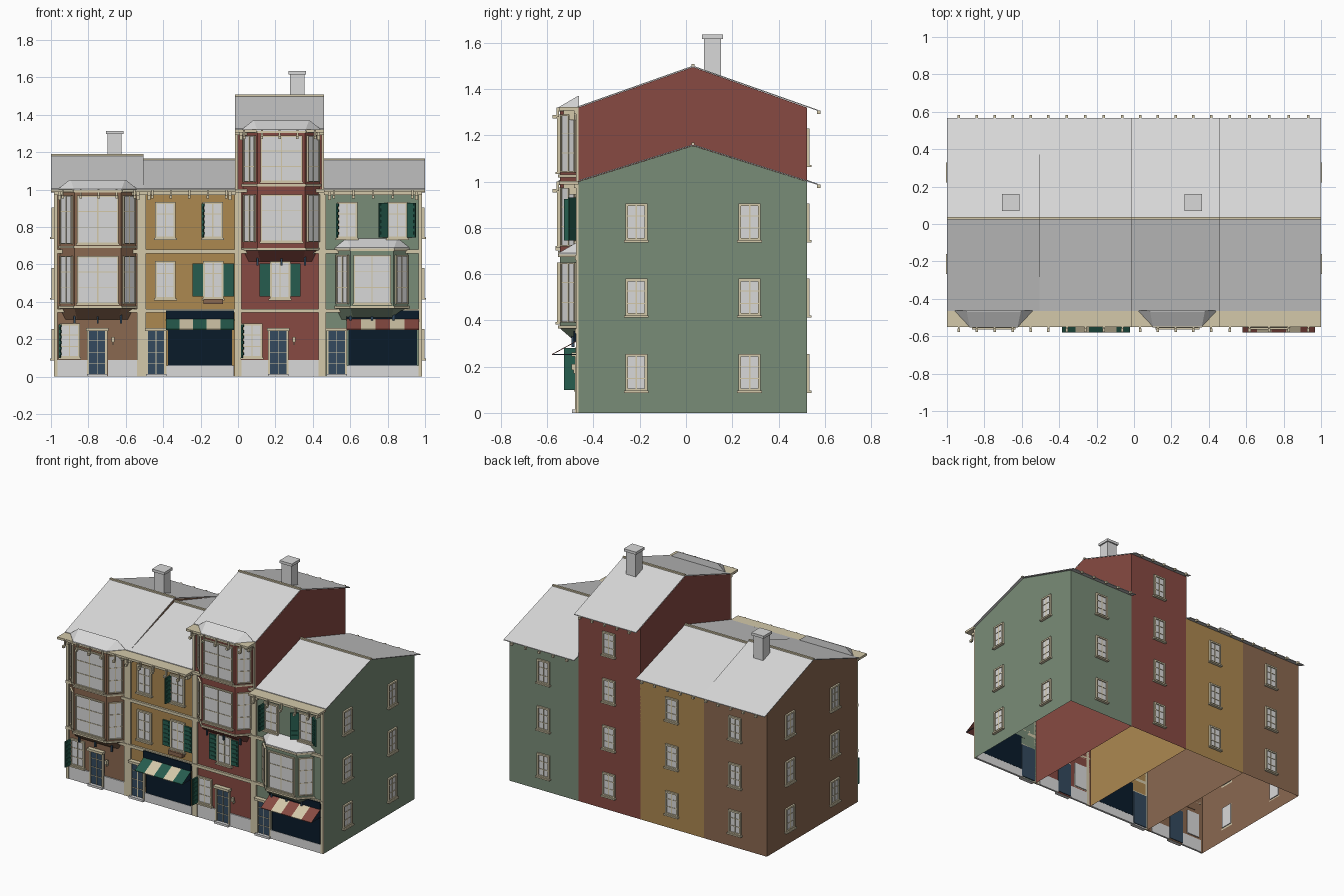
import bpy, bmesh
from math import radians
from mathutils import Matrix, Vector

if "Cube" in bpy.data.objects:
    bpy.data.objects.remove(bpy.data.objects["Cube"])

PALETTE = {
    "brown_plaster": (138, 104, 80), "mustard_plaster": (172, 136, 80),
    "red_plaster": (135, 74, 66), "green_plaster": (121, 140, 119),
    "light_grey": (217, 217, 217), "beige_trim": (212, 201, 170),
    "navy_glass": (9, 27, 42), "slate_blue": (52, 74, 94), "shutter_green": (38, 92, 78),
}
MATS = {}
for label, rgb in PALETTE.items():
    linear = [((c / 255 + 0.055) / 1.055) ** 2.4 if c > 10 else c / 3295 for c in rgb] + [1]
    mat = bpy.data.materials.new(label)
    mat.use_nodes = True
    mat.diffuse_color = linear
    mat.node_tree.nodes["Principled BSDF"].inputs["Base Color"].default_value = linear
    MATS[label] = mat
GREY, TRIM, NAVY, SLATE, SHUTTER = list(PALETTE)[4:]
BROWN, MUSTARD, RED, GREEN = list(PALETTE)[:4]

FRONT, BACK, RIDGE = -0.465, 0.522, 0.03
SIDE = 0.985


class Part:
    """One object, built from boxes and lofts in a turned local frame (outside is -y)."""

    def __init__(self, name, at=(0, 0, 0), spin=0):
        self.name, self.slots, self.bm = name, [], bmesh.new()
        self.m = Matrix.Translation(at) @ Matrix.Rotation(radians(spin), 4, "Z")

    def loft(self, color, *rings):
        if color not in self.slots:
            self.slots.append(color)
        vs = [[self.bm.verts.new(self.m @ Vector(p)) for p in ring] for ring in rings]
        n = len(vs[0])
        faces = [self.bm.faces.new(vs[0]), self.bm.faces.new(vs[-1])]
        for a, b in zip(vs, vs[1:]):
            for i in range(n):
                j = (i + 1) % n
                faces.append(self.bm.faces.new((a[i], a[j], b[j], b[i])))
        bmesh.ops.recalc_face_normals(self.bm, faces=faces)
        for f in faces:
            f.material_index = self.slots.index(color)
        return self

    def box(self, color, x, y, z):
        ring = lambda h: [(x[0], y[0], h), (x[1], y[0], h), (x[1], y[1], h), (x[0], y[1], h)]
        return self.loft(color, ring(z[0]), ring(z[1]))

    def done(self):
        mesh = bpy.data.meshes.new(self.name)
        self.bm.to_mesh(mesh)
        self.bm.free()
        for s in self.slots:
            mesh.materials.append(MATS[s])
        obj = bpy.data.objects.new(self.name, mesh)
        bpy.context.collection.objects.link(obj)
        return obj


def window(name, at, w, h, spin=0, rows=2, f=0.011, sill=True):
    p, r = Part(name, at, spin), w / 2
    p.box(GREY, (-r + f / 2, r - f / 2), (-0.005, 0.006), (f / 2, h - f / 2))
    for s in (-1, 1):
        p.box(TRIM, sorted((s * r, s * (r - f))), (-0.012, 0), (0, h))
    for z in (0, h - f):
        p.box(TRIM, (-r, r), (-0.012, 0), (z, z + f))
    p.box(TRIM, (-0.003, 0.003), (-0.008, 0), (f, h - f))
    for i in range(1, rows + 1):
        z = h * i / (rows + 1)
        p.box(TRIM, (-r + f, r - f), (-0.008, 0), (z - 0.002, z + 0.002))
    if sill:
        p.box(TRIM, (-r - 0.006, r + 0.006), (-0.02, 0), (-0.008, 0.002))
    p.done()


def shutter(name, x, z, h, side, angle=0):
    # Louvred leaf hinged at x, opening towards the given side
    p = Part(name, (x, FRONT - 0.006, z), -side * angle)
    p.box(SHUTTER, sorted((0, side * 0.055)), (-0.008, 0), (0, h))
    for i in range(6):
        v = h * (i + 0.5) / 6
        p.box(SHUTTER, sorted((side * 0.008, side * 0.047)), (-0.012, -0.008), (v, v + h / 12))
    p.done()


def door(name, x):
    p, r, h = Part(name, (x, FRONT, 0)), 0.055, 0.25
    p.box(SLATE, (-r, r), (-0.006, 0.006), (0.01, h))
    for s in (-1, 1):
        p.box(TRIM, sorted((s * r, s * (r - 0.012))), (-0.014, 0), (0, h))
    p.box(TRIM, (-0.002, 0.002), (-0.009, 0), (0.01, h))
    for z in (0.07, 0.13, 0.19):
        p.box(TRIM, (-r, r), (-0.009, 0), (z, z + 0.003))
    p.box(TRIM, (-r - 0.005, r + 0.005), (-0.03, 0), (h - 0.006, h + 0.01))
    p.box(GREY, (-r, r), (-0.028, 0), (0, 0.015))
    p.done()


def house(name, color, x0, x1, eave, ridge):
    gable = [(FRONT, 0), (FRONT, eave), (RIDGE, ridge), (BACK, eave), (BACK, 0)]
    p = Part(name + "_walls").loft(color, *[[(x, y, z) for y, z in gable] for x in (x0, x1)])
    base = [f for f in p.bm.faces if f.normal.z < -0.9]
    bmesh.ops.delete(p.bm, geom=base, context="FACES_ONLY")
    p.done()
    # Thin roof with a ridge cap; outer ends reach past the end walls
    a, b = (-1 if x0 == -SIDE else x0), (1 if x1 == SIDE else x1)
    line = [(FRONT, eave), (RIDGE, ridge), (0.568, eave - 0.015)]
    skin = [(y, z + 0.001) for y, z in line] + [(y, z + 0.006) for y, z in reversed(line)]
    p = Part(name + "_roof").loft(GREY, *[[(x, y, z) for y, z in skin] for x in (a, b)])
    p.box(TRIM, (a, b), (RIDGE - 0.007, RIDGE + 0.007), (ridge, ridge + 0.013)).done()
    # Front cornice with corbels and gutter clips front and back
    p = Part(name + "_cornice")
    p.box(TRIM, (a, b), (-0.55, FRONT), (eave - 0.013, eave + 0.002))
    p.box(TRIM, (x0, x1), (FRONT - 0.02, FRONT), (eave - 0.028, eave - 0.013))
    count = 5
    for i in range(count):
        x = x0 + (x1 - x0) * (i + 0.5) / count
        p.box(TRIM, (x - 0.007, x + 0.007), (-0.578, -0.558), (eave - 0.048, eave - 0.032))
        p.box(TRIM, (x - 0.005, x + 0.005), (-0.56, -0.55), (eave - 0.04, eave))
        p.box(TRIM, (x - 0.007, x + 0.007), (0.566, 0.582), (eave - 0.028, eave - 0.012))
    for x in (x0 + 0.03, x1 - 0.03):
        p.box(TRIM, (x - 0.008, x + 0.008), (-0.53, FRONT), (eave - 0.03, eave - 0.013))
        p.box(TRIM, (x - 0.008, x + 0.008), (-0.505, FRONT), (eave - 0.055, eave - 0.03))
    p.done()
    for z in (0.095, 0.42, 0.745, 1.07):
        if z + 0.2 < eave:
            window(name + "_back_window", ((x0 + x1) / 2, BACK, z), 0.095, 0.16, 180)


def bay(name, color, cx, half, z0, z1, floors):
    inner = half - 0.08

    def ring(z, grow=0, depth=0.08):
        y = FRONT - depth - (grow if depth else 0)
        return [(cx - half - grow, FRONT + 0.003, z), (cx - inner - grow / 2, y, z),
                (cx + inner + grow / 2, y, z), (cx + half + grow, FRONT + 0.003, z)]

    p = Part(name).loft(color, ring(z0), ring(z1))
    low = [(x, max(y, FRONT - 0.01), z) for x, y, z in ring(z0 - 0.06, -0.03)]
    p.loft(color, low, ring(z0))
    for z in [z0] + [f[0] - 0.022 for f in floors[1:]] + [z1 - 0.012]:
        p.loft(TRIM, ring(z, 0.008), ring(z + 0.012, 0.008))
    top = [(cx + s, y, z1 + 0.055) for s, y in zip(
        (-half + 0.055, -half + 0.06, half - 0.06, half - 0.055),
        (FRONT + 0.003, FRONT - 0.002, FRONT - 0.002, FRONT + 0.003))]
    p.loft(GREY, ring(z1, 0.006), ring(z1 + 0.006, 0.006), top)
    # Drop pendants under the corbel
    for x in (cx - inner, cx, cx + inner):
        p.box(SLATE, (x - 0.005, x + 0.005), (FRONT - 0.03, FRONT - 0.018), (z0 - 0.08, z0 - 0.02))
    p.done()
    for a, b in floors:
        window(name + "_front_pane", (cx, FRONT - 0.08, a), inner * 2 - 0.03, b - a, f=0.008)
        for s in (-1, 1):
            at = (cx + s * (half - 0.04), FRONT - 0.04, a)
            window(name + "_side_pane", at, 0.09, b - a, s * 45, f=0.006, sill=False)


def shop(name, x0, x1, stripe):
    p = Part(name + "_front")
    p.box(NAVY, (x0 + 0.01, x1 - 0.01), (FRONT - 0.008, FRONT + 0.006), (0.06, 0.31))
    p.box(NAVY, (x0, x1), (FRONT - 0.022, FRONT), (0.308, 0.355))
    p.box(GREY, (x0, x1), (FRONT - 0.01, FRONT + 0.005), (0, 0.06)).done()
    p, step = Part(name + "_awning"), (x1 - x0) / 5
    for i in range(5):
        a, b = x0 + i * step, x0 + (i + 1) * step
        edge = lambda x: [(x, FRONT - 0.008, 0.312), (x, -0.58, 0.254),
                          (x, -0.58, 0.25), (x, FRONT - 0.008, 0.308)]
        p.loft(TRIM if i % 2 else stripe, edge(a), edge(b))
    for x in (x0, x1 - 0.004):
        p.box(SLATE, (x, x + 0.004), (-0.58, FRONT), (0.25, 0.254))
    p.done()


def chimney(name, x, top, foot):
    p = Part(name, (x, 0.115, 0))
    p.box(GREY, (-0.038, 0.038), (-0.037, 0.037), (foot, top - 0.015))
    p.box(GREY, (-0.047, 0.047), (-0.046, 0.046), (top - 0.018, top)).done()


# Four terraced houses
house("brown_house", BROWN, -SIDE, -0.505, 1.0, 1.177)
house("mustard_house", MUSTARD, -0.507, -0.013, 1.0, 1.155)
house("red_house", RED, -0.015, 0.46, 1.32, 1.495)
house("green_house", GREEN, 0.46, SIDE, 1.0, 1.155)
chimney("left_chimney", -0.66, 1.315, 1.1)
chimney("right_chimney", 0.317, 1.635, 1.4)

# End wall windows
for s in (-1, 1):
    for y in (-0.215, 0.275):
        for z in (0.095, 0.42, 0.745):
            window("end_window", (s * SIDE, y, z), 0.095, 0.16, s * 90)

# Bay windows
bay("brown_bay", BROWN, -0.75, 0.205, 0.365, 0.998, [(0.39, 0.645), (0.71, 0.97)])
bay("red_bay", RED, 0.232, 0.207, 0.675, 1.315, [(0.72, 0.975), (1.04, 1.29)])
bay("green_bay", GREEN, 0.717, 0.195, 0.365, 0.685, [(0.39, 0.65)])

# String courses, pilasters and plinth
p = Part("facade_trim")
for z in (0.343, 0.66):
    p.box(TRIM, (-SIDE, SIDE), (FRONT - 0.014, FRONT), (z, z + 0.02))
p.box(TRIM, (-0.015, 0.46), (FRONT - 0.02, FRONT), (0.985, 1.003))
for x, w, top in ((-0.975, 0.01, 1), (-0.515, 0.024, 1), (0, 0.02, 1), (0.45, 0.02, 1),
                  (0.975, 0.01, 1), (-0.008, 0.007, 1.31), (0.453, 0.007, 1.31)):
    p.box(TRIM, (x - w, x + w), (FRONT - 0.01, FRONT), (0, top - 0.013))
p.done()
p = Part("plinth")
for a, b in ((-0.965, -0.805), (-0.695, -0.54), (0.02, 0.16), (0.27, 0.43)):
    p.box(GREY, (a, b), (FRONT - 0.008, FRONT + 0.005), (0, 0.09))
p.done()

# Doors, shops and wall lamps
for x in (-0.753, -0.438, 0.215, 0.528):
    door("front_door", x)
shop("mustard_shop", -0.385, -0.022, SHUTTER)
shop("green_shop", 0.58, 0.968, RED)
for x in (-0.668, 0.3):
    p = Part("wall_lamp", (x, FRONT, 0.17))
    p.box(TRIM, (-0.008, 0.008), (-0.03, -0.012), (0.015, 0.042))
    p.box(TRIM, (-0.003, 0.003), (-0.022, 0), (0, 0.015)).done()

# Front windows
for x, z, h in ((-0.388, 0.74, 0.195), (-0.135, 0.74, 0.195), (-0.388, 0.415, 0.205),
                (-0.132, 0.415, 0.205), (0.225, 0.415, 0.205), (0.583, 0.74, 0.195),
                (0.852, 0.74, 0.195), (-0.9, 0.1, 0.185), (0.075, 0.1, 0.185)):
    window("front_window", (x, FRONT, z), 0.11, h)
Part("flower_box", (-0.132, FRONT, 0.39)).box(
    BROWN, (-0.053, 0.053), (-0.035, 0), (0, 0.025)).done()

# Shutters
for x in (-0.132, 0.225):
    for s in (-1, 1):
        shutter("shutter", x + s * 0.055, 0.43, 0.175, s)
for s in (-1, 1):
    shutter("shutter", 0.852 + s * 0.055, 0.745, 0.185, s, 35)
for x, z in ((-0.135, 0.745), (-0.9, 0.1), (0.583, 0.745), (0.075, 0.1)):
    shutter("open_shutter", x - 0.055, z, 0.18, -1, 85)
